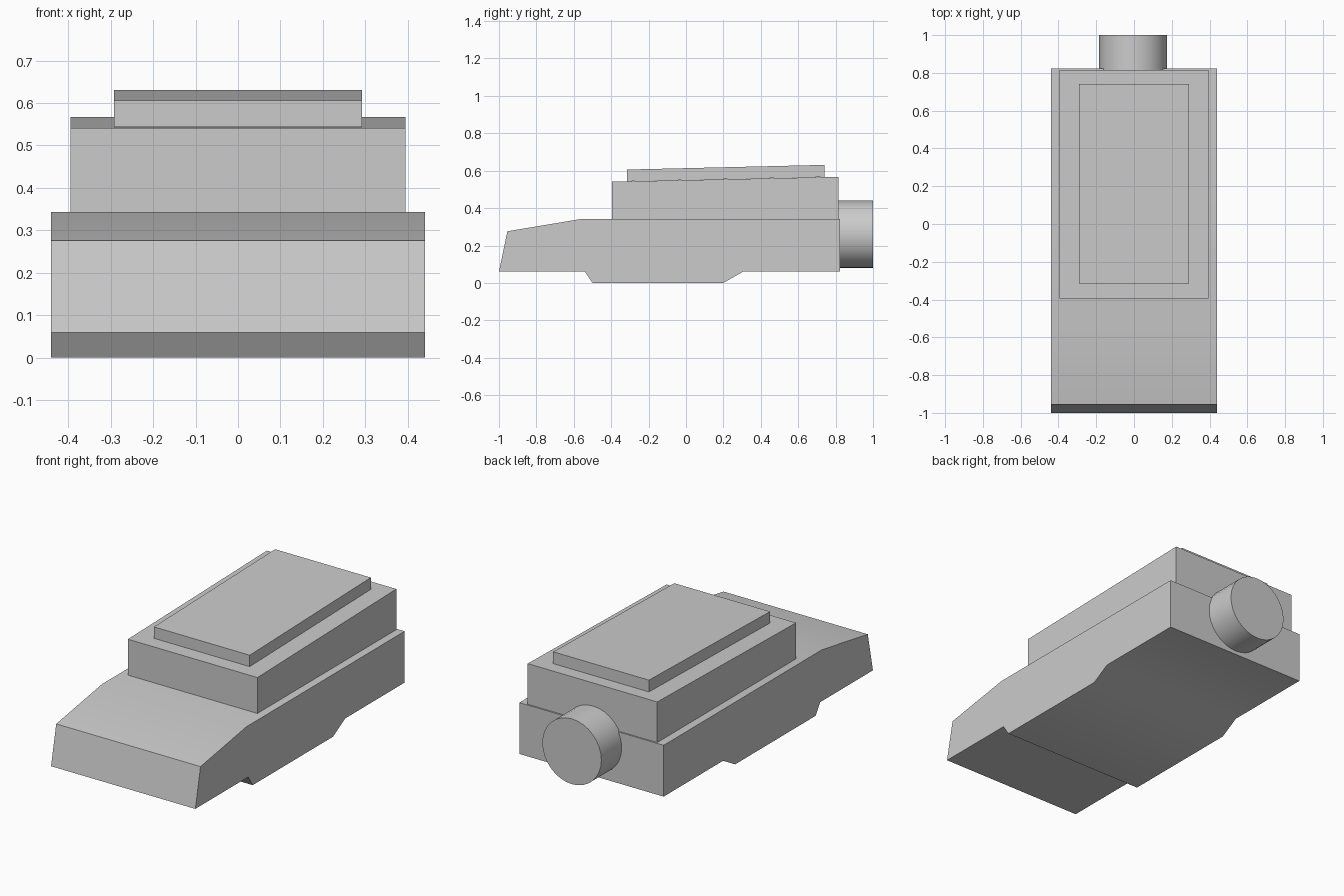
import bpy, bmesh, math

if "Cube" in bpy.data.objects:
    bpy.data.objects.remove(bpy.data.objects["Cube"])


def smooth(ob):
    bpy.ops.object.select_all(action='DESELECT')
    ob.select_set(True)
    bpy.context.view_layer.objects.active = ob
    bpy.ops.object.shade_smooth_by_angle(angle=math.radians(30))


def extrude_profile(name, profile, half_width, centre=0.0):
    """Extrude a side profile of (y, z) points across x."""
    bm = bmesh.new()
    face = bm.faces.new([bm.verts.new((centre - half_width, y, z)) for y, z in profile])
    new = bmesh.ops.extrude_face_region(bm, geom=[face])["geom"]
    verts = [g for g in new if isinstance(g, bmesh.types.BMVert)]
    bmesh.ops.translate(bm, verts=verts, vec=(2 * half_width, 0, 0))
    bmesh.ops.recalc_face_normals(bm, faces=bm.faces)
    mesh = bpy.data.meshes.new(name)
    bm.to_mesh(mesh)
    bm.free()
    ob = bpy.data.objects.new(name, mesh)
    bpy.context.collection.objects.link(ob)
    smooth(ob)
    return ob


# Lower body with sloped nose and shallow keel
extrude_profile("lower_body", [
    (-1.0, 0.06), (-0.955, 0.276), (-0.555, 0.343), (0.823, 0.343),
    (0.823, 0.06), (0.305, 0.06), (0.2, 0.0), (-0.5, 0.0), (-0.54, 0.06)], 0.44)

# Upper deck, rising slightly to the back
extrude_profile("upper_deck", [
    (-0.395, 0.343), (-0.395, 0.541), (0.815, 0.567), (0.815, 0.343)], 0.395)

# Raised roof plate following the deck slope
extrude_profile("roof_plate", [
    (-0.315, 0.543), (-0.315, 0.606), (0.74, 0.631), (0.74, 0.566)], 0.292)

# Round rear drum
bpy.ops.mesh.primitive_cylinder_add(
    vertices=32, radius=0.18, depth=0.185,
    location=(-0.004, 0.9075, 0.26), rotation=(math.pi / 2, 0, 0))
drum = bpy.context.object
drum.name = "rear_drum"
smooth(drum)
